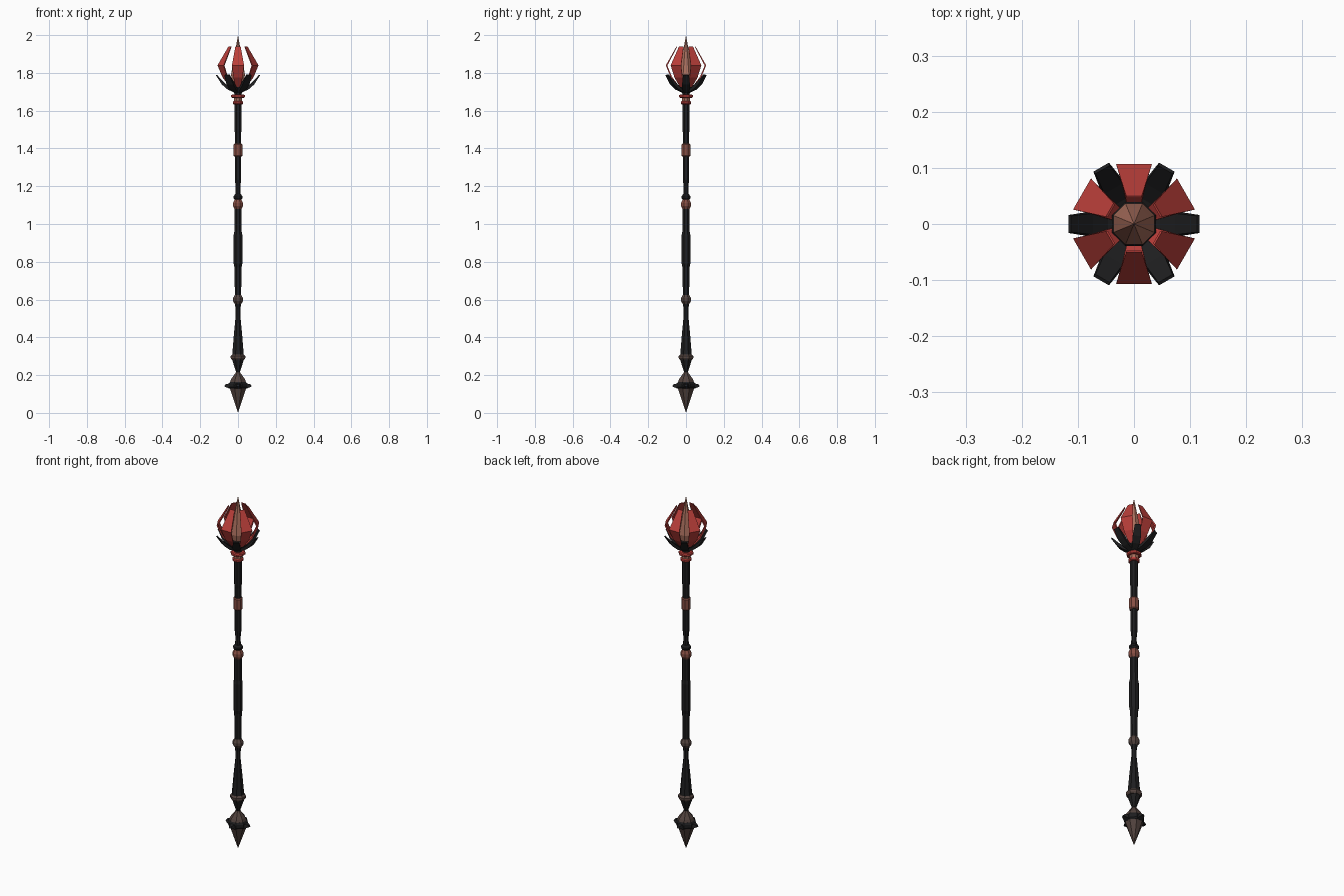
import bpy, bmesh, math
from mathutils import Vector, Matrix

if "Cube" in bpy.data.objects:
    bpy.data.objects.remove(bpy.data.objects["Cube"])


def material(name, rgb):
    m = bpy.data.materials.new(name)
    m.diffuse_color = (*rgb, 1)
    m.use_nodes = True
    m.node_tree.nodes["Principled BSDF"].inputs["Base Color"].default_value = m.diffuse_color
    return m


BLACK = material("black iron", (0.013, 0.013, 0.014))
RED = material("crimson", (0.50, 0.05, 0.043))
COPPER = material("copper", (0.40, 0.16, 0.11))
RUST = material("dull copper", (0.24, 0.075, 0.055))
BROWN = material("dark bronze", (0.085, 0.056, 0.048))


def finish(name, bm, mat):
    bmesh.ops.recalc_face_normals(bm, faces=bm.faces)
    me = bpy.data.meshes.new(name)
    bm.to_mesh(me)
    bm.free()
    me.materials.append(mat)
    ob = bpy.data.objects.new(name, me)
    bpy.context.collection.objects.link(ob)
    return ob


def lathe(name, profile, mat, sides=8):
    """Faceted turned part from (radius, z) points, capped at both ends."""
    bm = bmesh.new()
    rings = []
    for r, z in profile:
        rings.append([bm.verts.new((r * math.cos(a), r * math.sin(a), z))
                      for a in (2 * math.pi * (i + 0.5) / sides for i in range(sides))])
    for a, b in zip(rings, rings[1:]):
        for i in range(sides):
            j = (i + 1) % sides
            bm.faces.new((a[i], a[j], b[j], b[i]))
    bm.faces.new(rings[0])
    bm.faces.new(rings[-1])
    bmesh.ops.remove_doubles(bm, verts=bm.verts, dist=0.0002)
    return finish(name, bm, mat)


def blade(name, path, angle, mat):
    """Curved petal from (radius, z, half width, thickness) stations."""
    bm = bmesh.new()
    turn = Matrix.Rotation(math.radians(angle), 3, 'Z')
    rings = []
    for i, (r, z, w, t) in enumerate(path):
        p, q = path[max(i - 1, 0)], path[min(i + 1, len(path) - 1)]
        inward = Vector((p[1] - q[1], 0, q[0] - p[0])).normalized() * t
        pts = [Vector((r, -w, z)), Vector((r, w, z)),
               Vector((r, w * 0.9, z)) + inward, Vector((r, -w * 0.9, z)) + inward]
        rings.append([bm.verts.new(turn @ v) for v in pts])
    for a, b in zip(rings, rings[1:]):
        for i in range(4):
            j = (i + 1) % 4
            bm.faces.new((a[i], a[j], b[j], b[i]))
    bm.faces.new(rings[0])
    bm.faces.new(rings[-1])
    return finish(name, bm, mat)


# Pommel at the foot
lathe("pommel_point", [(0.0, 0.0), (0.047, 0.132)], BROWN)
lathe("pommel_band", [(0.046, 0.128), (0.053, 0.136), (0.053, 0.154), (0.046, 0.164)], BLACK)
lathe("pommel_cap", [(0.047, 0.160), (0.040, 0.178), (0.008, 0.220)], BROWN)
for k in range(4):
    blade(f"pommel_stud_{k}", [(0.045, 0.128, 0.020, 0.034), (0.072, 0.14, 0.008, 0.012)],
          90 * k, BLACK)

# Lower shaft
lathe("lower_taper", [(0.008, 0.208), (0.036, 0.288)], BLACK)
lathe("lower_collar", [(0.036, 0.282), (0.042, 0.290), (0.042, 0.300), (0.034, 0.310)], BROWN)
lathe("lower_flare", [(0.033, 0.308), (0.024, 0.41), (0.014, 0.51), (0.014, 0.55), (0.018, 0.578)], BLACK)
lathe("lower_bead", [(0.014, 0.57), (0.029, 0.592), (0.029, 0.607), (0.014, 0.63)], BROWN)

# Grip and upper shaft
lathe("grip", [(0.018, 0.62), (0.020, 0.77), (0.025, 0.79), (0.025, 0.94), (0.021, 0.96),
               (0.020, 1.08)], BLACK)
lathe("middle_bead", [(0.015, 1.072), (0.029, 1.095), (0.029, 1.112), (0.017, 1.133)], RUST)
lathe("middle_collar", [(0.017, 1.128), (0.026, 1.138), (0.026, 1.147), (0.016, 1.158)], BLACK)
lathe("upper_shaft", [(0.015, 1.15), (0.014, 1.20), (0.018, 1.24), (0.018, 1.48),
                      (0.020, 1.50), (0.020, 1.635), (0.018, 1.70)], BLACK)
lathe("sleeve", [(0.021, 1.357), (0.025, 1.362), (0.025, 1.420), (0.021, 1.425)], RUST)

# Neck rings
for n, (r, z) in enumerate([(0.030, 1.642), (0.039, 1.677)]):
    lathe(f"neck_ring_{n}", [(r - 0.006, z - 0.009), (r, z - 0.005), (r, z + 0.005),
                             (r - 0.006, z + 0.009)], RED)
lathe("neck_band", [(0.024, 1.645), (0.024, 1.675)], COPPER)

# Head: cup, central spike, red petals and black sepals
lathe("head_cup", [(0.018, 1.68), (0.024, 1.70), (0.042, 1.73), (0.042, 1.745), (0.034, 1.755)], BLACK)
lathe("head_spike", [(0.030, 1.74), (0.040, 1.79), (0.031, 1.84), (0.0, 2.0)], COPPER)
for k in range(6):
    blade(f"petal_{k}", [(0.040, 1.725, 0.014, 0.006), (0.080, 1.775, 0.024, 0.007),
                         (0.107, 1.84, 0.032, 0.008), (0.050, 1.94, 0.014, 0.004)],
          30 + 60 * k, RED)
    blade(f"sepal_{k}", [(0.018, 1.695, 0.012, 0.014), (0.055, 1.712, 0.019, 0.016),
                         (0.085, 1.738, 0.021, 0.016), (0.117, 1.787, 0.016, 0.006)],
          60 * k, BLACK)
